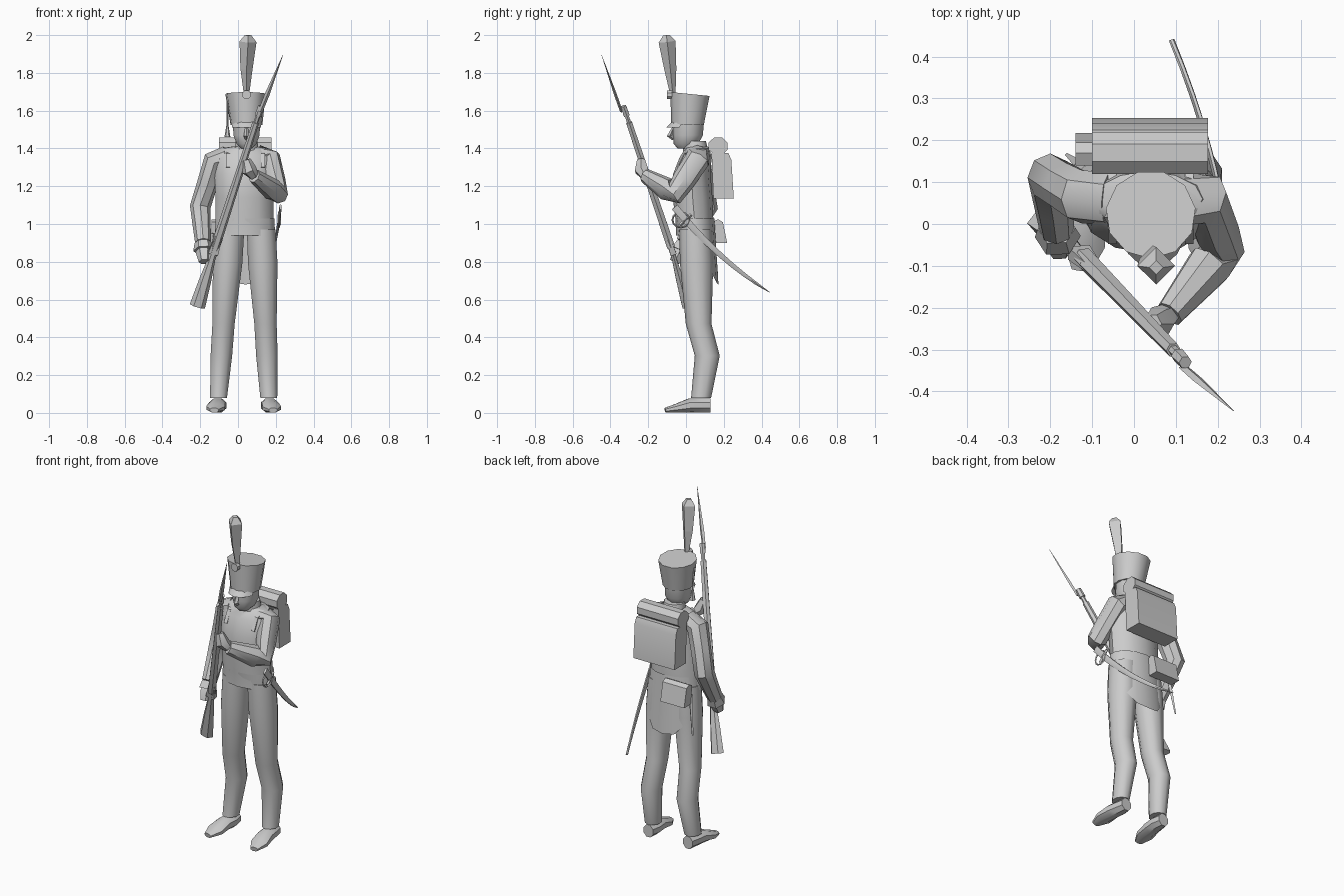
import bpy, bmesh, math
from mathutils import Vector

if "Cube" in bpy.data.objects:
    bpy.data.objects.remove(bpy.data.objects["Cube"])

grey = bpy.data.materials.new("plain grey")
grey.use_nodes = True
grey.diffuse_color = (.6, .6, .6, 1)
grey.node_tree.nodes["Principled BSDF"].inputs["Base Color"].default_value = grey.diffuse_color

# Middle of the body in x
MID = .04


def skin(name, rows, closed=True, caps=True, smooth=True):
    """Join rows of points with quads."""
    bm = bmesh.new()
    grid = [[bm.verts.new(point) for point in row] for row in rows]
    for lower, upper in zip(grid, grid[1:]):
        corners = list(zip(lower, upper))
        following = corners[1:] + corners[:1] if closed else corners[1:]
        for (a, b), (c, d) in zip(corners, following):
            bm.faces.new((a, c, d, b))
    if closed and caps:
        bm.faces.new(grid[0][::-1])
        bm.faces.new(grid[-1])
    bmesh.ops.recalc_face_normals(bm, faces=bm.faces)
    mesh = bpy.data.meshes.new(name)
    bm.to_mesh(mesh)
    bm.free()
    mesh.materials.append(grey)
    part = bpy.data.objects.new(name, mesh)
    bpy.context.collection.objects.link(part)
    bpy.ops.object.select_all(action="DESELECT")
    part.select_set(True)
    bpy.context.view_layer.objects.active = part
    if smooth:
        bpy.ops.object.shade_smooth_by_angle(angle=math.radians(40))


def angles(count, turn=0.0):
    return [math.tau * (step + turn) / count for step in range(count)]


def ring(centre, width, depth, sides, slope=0.0):
    """Level ellipse that starts at the front; slope tips it along y."""
    points = []
    for t in angles(sides):
        back = -depth * math.cos(t)
        points.append(centre + Vector((width * math.sin(t), back, slope * back)))
    return points


def loft(name, centres, widths, depths, sides=10):
    """Stack of level ellipses."""
    rings = zip(centres, widths, depths)
    skin(name, [ring(Vector(c), w, d, sides) for c, w, d in rings])


def tube(name, points, widths, depths=None, flat=1.0, sides=8, turn=0.0, smooth=True):
    """Sleeve of rings square to a path; widths run along x, depths across it."""
    points = [Vector(point) for point in points]
    depths = depths or [width * flat for width in widths]
    before, after = points[:1] + points[:-1], points[1:] + points[-1:]
    rows = []
    for point, start, end, width, depth in zip(points, before, after, widths, depths):
        along = (end - start).normalized()
        across = along.cross(Vector((1, 0, 0))).normalized()
        side = across.cross(along)
        rows.append([point + side * width * math.cos(t) + across * depth * math.sin(t)
                     for t in angles(sides, turn)])
    skin(name, rows, smooth=smooth)


def extrude_across(name, left, right, profile):
    """Carry a y-z profile across x."""
    skin(name, [[(x, y, z) for y, z in profile] for x in (left, right)])


# Legs, and shoes with the toes turned out
for side, sign in (("left", 1), ("right", -1)):
    hip = Vector((MID + sign * .083, .05, .97))
    ankle = Vector((MID - .01 + sign * .133, .08, .08))
    thigh, knee, calf = (hip.lerp(ankle, part) for part in (.2, .56, .75))
    calf.y += .04
    widths = [.08, .082, .062, .06, .047]
    loft(side + "_leg", [hip, thigh, knee, calf, ankle], widths, [w + .006 for w in widths])

    sole = []
    for forward, height in ((-.05, .04), (0, .04), (.06, .04), (.13, .025), (.19, .014)):
        outward = sign * max(0, forward) * .12
        sole.append(Vector((ankle.x + outward, ankle.y - forward, height)))
    tube(side + "_shoe", sole, [.034, .045, .047, .053, .025],
         depths=[point.z for point in sole], turn=.5)

# Coat body, with a hem that falls from the front to the tails
heights = (.94, 1.02, 1.14, 1.26, 1.35, 1.4, 1.41)
leans = (.045, .045, .035, .03, .05, .06, .055)
loft("coat_body", [(MID - .006, y, z) for y, z in zip(leans, heights)],
     [.157, .153, .153, .158, .155, .13, .065], [.097, .1, .105, .1, .085, .065, .06], sides=12)

sides = 14
waist = ring(Vector((MID, .047, 1.03)), .156, .103, sides)
hem = ring(Vector((MID, .058, 0)), .165, .105, sides)
for point, t in zip(hem, angles(sides)):
    toward_back = 1 - abs(t / math.pi - 1)
    point.z = max(.68, .98 - .36 * toward_back ** 1.4)
    point.y += max(0, .9 - point.z) * .04
skin("coat_skirt", [waist, hem], caps=False)

# Neck, head and nose
face = MID + .005
loft("collar", [(face, .055, 1.36), (face, .045, 1.44)], [.075, .06], [.07, .06])
loft("head", [(face, 0, 1.4), (face, 0, 1.425), (face, .01, 1.47), (face, .01, 1.56)],
     [.03, .055, .073, .076], [.045, .065, .08, .085])
tube("nose", [(face, -.066, 1.51), (face, -.086, 1.465), (face, -.066, 1.45)],
     [.008, .015, .009], sides=4, smooth=False)

# Tall cap with visor, cockade, cord and plume
brim = ring(Vector((face, .01, 1.525)), .085, .088, 11)
crown = ring(Vector((MID, .023, 1.688)), .108, .106, 11, slope=-.1)
skin("cap", [brim, crown])

visor = []
for width, depth, height in ((.08, .085, 1.54), (.083, .115, 1.51)):
    edge = ring(Vector((face, .01, height)), width, depth, 16)
    visor.append(edge[-3:] + edge[:4])
skin("visor", visor, closed=False)
tube("cockade", [(face, -.07, 1.685), (face, -.1, 1.685)], [.024, .024], turn=.5)
tube("plume", [(face, -.068, 1.67), (face, -.083, 1.82), (.053, -.1, 1.965), (.053, -.104, 2)],
     [.012, .032, .045, .017], sides=4, smooth=False)
cord_end = Vector((-.056, .015, 1.52))
tube("cap_cord", [(-.055, 0, 1.65), cord_end], [.005, .005], sides=4)
tube("cap_tassel", [cord_end, cord_end - Vector((0, 0, .06))], [.006, .016], sides=6)

# Right arm hangs down with the elbow out behind
shoulder = Vector((-.125, .065, 1.335))
elbow = Vector((-.2, .11, 1.09))
wrist = Vector((-.185, -.01, .9))
knuckles = Vector((-.178, -.06, .8))
tube("right_sleeve", [(-.06, .06, 1.355), shoulder, shoulder.lerp(elbow, .5), elbow,
                      elbow.lerp(wrist, .5), wrist], [.06, .06, .055, .055, .048, .042], flat=1.08)
tube("right_cuff", [wrist, wrist.lerp(knuckles, .4)], [.045, .055], sides=6)
tube("right_hand", [wrist, wrist.lerp(knuckles, .5), knuckles], [.025, .043, .03], sides=6)

# Left arm bends forward across the chest
shoulder = Vector((.17, .06, 1.34))
elbow = Vector((.212, -.06, 1.16))
wrist = Vector((.085, -.215, 1.255))
knuckles = Vector((.043, -.238, 1.34))
tube("left_sleeve", [(.1, .06, 1.36), shoulder, shoulder.lerp(elbow, .6), elbow,
                     elbow.lerp(wrist, .25), wrist], [.06, .06, .056, .053, .056, .035], flat=1.1)
tube("left_hand", [wrist, (.06, -.235, 1.285), knuckles], [.027, .04, .024], sides=6)

# Musket carried aslant: butt, stock, lock, barrel and bayonet
muzzle = Vector((.118, -.326, 1.61))
grip = Vector((-.12, -.08, .88))
butt = Vector((-.215, .005, .565))


def along_gun(part):
    return grip.lerp(muzzle, part)


tube("musket_butt", [butt, butt.lerp(grip, .45), butt.lerp(grip, .8), along_gun(.06)],
     [.042, .032, .02, .026], flat=.7, sides=6)
tube("musket_stock", [grip, along_gun(.9)], [.025, .018], sides=6)
tube("musket_lock", [along_gun(-.05), along_gun(.08)], [.038, .026], flat=.6, sides=4, turn=.5)
tube("musket_barrel", [along_gun(.75), muzzle], [.013, .012], sides=6)
tube("bayonet_socket", [along_gun(.95), along_gun(1.02)], [.018, .016], sides=6)
tip = Vector((.238, -.447, 1.895))
socket = muzzle - Vector((0, .016, .015))
tube("bayonet", [socket, socket.lerp(tip, .3), tip], [.012, .013, .001],
     flat=.6, sides=4, smooth=False)

# Sabre on the left hip, curving back, with a cross guard and a ring guard
pommel, bend, point = Vector((.225, -.06, 1.09)), Vector((.2, .17, .81)), Vector((.09, .44, .64))
blade, widths, stations = [], [], 8
for step in range(stations + 1):
    t = step / stations
    blade.append(pommel.lerp(bend, t).lerp(bend.lerp(point, t), t))
    widths.append(.002 + .02 * math.sqrt(1 - t))
tube("sabre", blade, [.007] * len(blade), depths=widths, sides=6)
hilt = blade[1]
reach = Vector((0, .03, .028))
tube("sabre_crossguard", [hilt - reach, hilt + reach], [.009, .009], sides=4)
loop = [hilt + Vector((0, .045 * math.cos(t) - .025, .04 * math.sin(t))) for t in angles(12)]
loop += loop[:1]
tube("sabre_guard", loop, [.005] * len(loop), sides=4)

# Knapsack with rolled coat, and cartridge pouch
left, right = MID - .14, MID + .137
extrude_across("knapsack", left, right,
               [(.135, 1.375), (.225, 1.375), (.24, 1.34), (.253, 1.135), (.145, 1.135)])
extrude_across("rolled_coat", left, right,
               [(.17 + .054 * math.cos(t), 1.412 + .05 * math.sin(t)) for t in angles(8, .5)])
extrude_across("cartridge_pouch", -.14, .02,
               [(.14, 1.01), (.17, 1.025), (.195, 1.01), (.218, .9), (.155, .9)])

# Knapsack straps over both shoulders, and the hanging bayonet scabbard
for side, sign in (("left", 1), ("right", -1)):
    x = MID + sign * .092
    tube(side + "_strap", [(x, -.045, 1.3), (x, -.01, 1.37), (x, .06, 1.4), (x, .15, 1.36)],
         [.015] * 4, flat=.3, sides=4, turn=.5)
tube("bayonet_scabbard", [(-.13, .14, .95), (-.16, .165, .72)], [.014, .005], sides=4)
